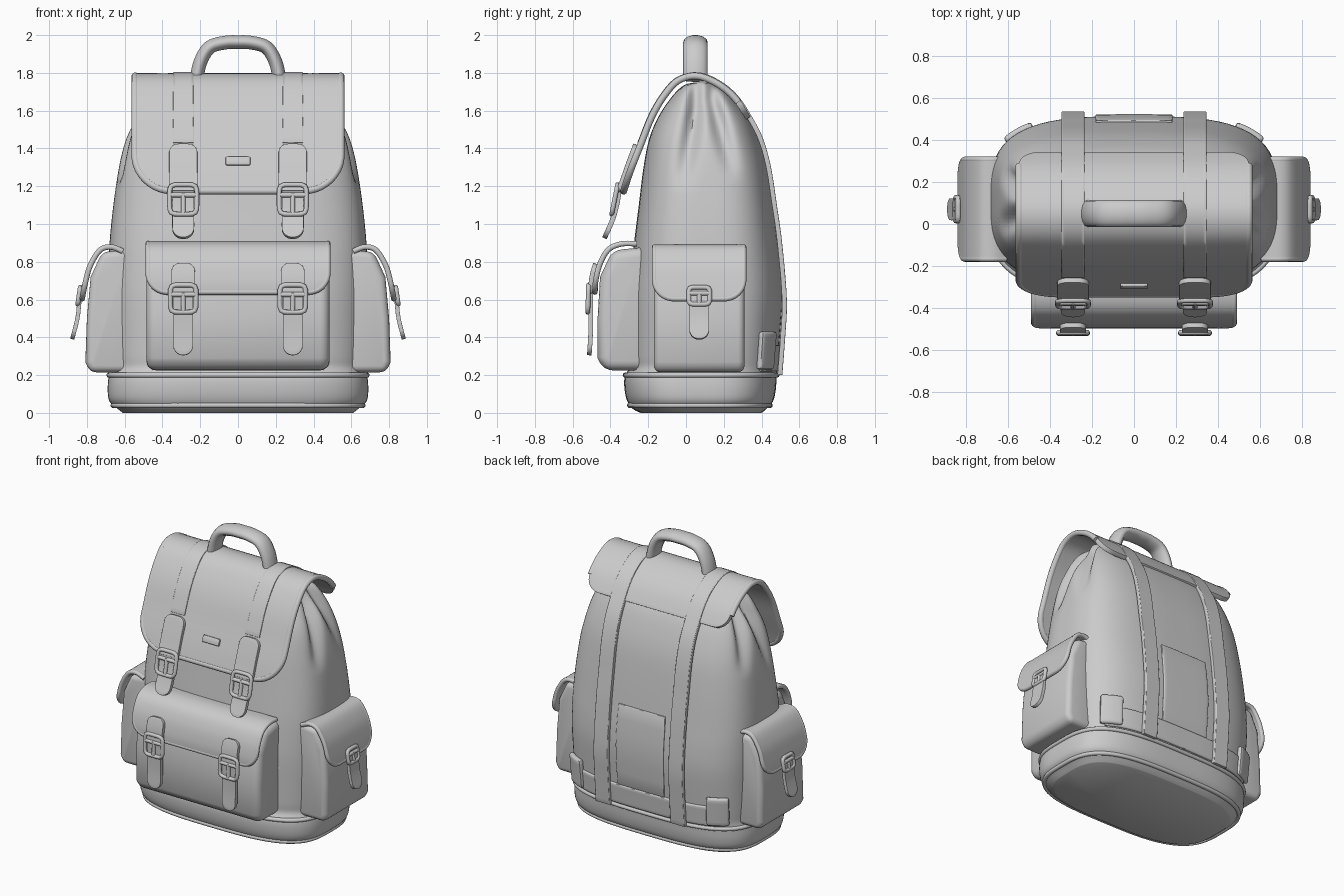
import bpy, bmesh, math

if "Cube" in bpy.data.objects:
    bpy.data.objects.remove(bpy.data.objects["Cube"])


def smooth(pts, n=5):
    """Catmull-Rom resampling of a point list."""
    out = []
    for i in range(len(pts) - 1):
        a, b, c, d = pts[max(i - 1, 0)], pts[i], pts[i + 1], pts[min(i + 2, len(pts) - 1)]
        for k in range(n):
            t = k / n
            out.append(tuple(.5 * (2 * q + (r - p) * t + (2 * p - 5 * q + 4 * r - s) * t * t
                                   + (3 * q - p - 3 * r + s) * t ** 3)
                             for p, q, r, s in zip(a, b, c, d)))
    return out + [tuple(pts[-1])]


def make(name, verts, faces, thick=0, bevel=0, segs=2):
    bm = bmesh.new()
    vs = [bm.verts.new(v) for v in verts]
    for f in faces:
        bm.faces.new([vs[i] for i in f])
    bmesh.ops.recalc_face_normals(bm, faces=bm.faces)
    me = bpy.data.meshes.new(name)
    bm.to_mesh(me)
    bm.free()
    ob = bpy.data.objects.new(name, me)
    bpy.context.collection.objects.link(ob)
    if thick:
        m = ob.modifiers.new("thickness", 'SOLIDIFY')
        m.thickness, m.offset = thick, 0
    if bevel:
        m = ob.modifiers.new("round", 'BEVEL')
        m.width, m.segments, m.limit_method, m.angle_limit = bevel, segs, 'ANGLE', math.radians(45)
    return ob


def grid_faces(rows, cols, wrap=False):
    return [(r * cols + c, r * cols + (c + 1) % cols, (r + 1) * cols + (c + 1) % cols, (r + 1) * cols + c)
            for r in range(rows - 1) for c in range(cols if wrap else cols - 1)]


def tube(name, paths, radius, res=3):
    """One curve object from several (points, cyclic) paths."""
    cu = bpy.data.curves.new(name, 'CURVE')
    cu.dimensions, cu.bevel_depth, cu.bevel_resolution, cu.use_fill_caps = '3D', radius, res, True
    for pts, cyclic in paths:
        sp = cu.splines.new('POLY')
        sp.points.add(len(pts) - 1)
        for p, co in zip(sp.points, pts):
            p.co = (*co, 1)
        sp.use_cyclic_u = cyclic
    ob = bpy.data.objects.new(name, cu)
    bpy.context.collection.objects.link(ob)
    return ob


def sheet(name, prof, w, place, thick=.03, r=0, r0=0, piping=0, cols=25, rows=30):
    """Strip of half-width w following a (depth, z) profile, with rounded end corners."""
    prof = smooth(prof)
    acc = [0]
    for p, q in zip(prof, prof[1:]):
        acc.append(acc[-1] + math.dist(p, q))

    def at(s):
        i = next((k for k in range(len(acc) - 2) if acc[k + 1] >= s), len(acc) - 2)
        t = (s - acc[i]) / (acc[i + 1] - acc[i])
        return [p + (q - p) * t for p, q in zip(prof[i], prof[i + 1])]

    def inset(x, rad):
        e = max(0, abs(x) - w + rad)
        return rad - math.sqrt(max(0, rad * rad - e * e)) if rad else 0
    xs = [w * math.sin(math.pi * (c / (cols - 1) - .5)) for c in range(cols)]
    v = []
    for k in range(rows):
        for x in xs:
            a, b = inset(x, r0), acc[-1] - inset(x, r)
            v.append(place(x, *at(a + (b - a) * k / (rows - 1))))
    make(name, v, grid_faces(rows, cols), thick, thick * .3)
    if piping:
        edge = v[0::cols] + v[-cols + 1:-1] + v[cols - 1::cols][::-1]
        tube(name + "_piping", [(edge, False)], piping)


def prism(name, prof, w, place, bevel):
    n = len(prof)
    v = [place(x, d, z) for x in (-w, w) for d, z in prof]
    f = [tuple(range(n)), tuple(range(n, 2 * n))]
    f += [(i, (i + 1) % n, n + (i + 1) % n, n + i) for i in range(n)]
    make(name, v, f, 0, bevel, 4)


def buckle(name, place, d, z, slope, w, h):
    P = lambda a, b: place(a, d + slope * b, z + b)
    frame = []
    for k in range(32):
        c, s = math.cos(k * math.pi / 16), math.sin(k * math.pi / 16)
        q = (abs(c) ** 6 + abs(s) ** 6) ** (-1 / 6)
        frame.append(P(w * c * q, h * s * q))
    tube(name, [(frame, True), ([P(-w, h * .3), P(w, h * .3)], False),
                ([P(0, h * .4), P(0, -h)], False)], .013)


def front(cx):
    return lambda x, d, z: (cx + x, d, z)


def side(s):
    return lambda x, d, z: (-s * d, .07 + x, z)


# Main bag: rings of (z, half width, front y, back y)
RINGS = smooth([(0, .61, -.24, .40), (.02, .635, -.28, .425), (.06, .68, -.31, .46), (.12, .69, -.325, .475),
                (.19, .685, -.325, .48), (.24, .672, -.30, .485), (.3, .675, -.30, .49), (.42, .68, -.30, .5),
                (.6, .685, -.30, .512), (.75, .685, -.29, .505), (.9, .68, -.275, .487), (1.1, .66, -.25, .462),
                (1.3, .63, -.225, .43), (1.45, .595, -.195, .385), (1.57, .55, -.145, .33),
                (1.68, .51, -.07, .24), (1.735, .48, -.01, .17), (1.75, .45, .05, .11)], 4)


def bag_point(z, th, off=0):
    i = next((k for k in range(len(RINGS) - 2) if RINGS[k + 1][0] >= z), len(RINGS) - 2)
    a, b = RINGS[i], RINGS[i + 1]
    t = (z - a[0]) / (b[0] - a[0])
    hw, yf, yb = [p + (q - p) * t for p, q in zip(a[1:], b[1:])]
    c, s = math.cos(th), math.sin(th)
    r = (abs(c) ** 3.2 + abs(s) ** 3.2) ** (-1 / 3.2)
    x, y = (hw + off) * r * c, (yf + yb) / 2 + ((yb - yf) / 2 + off) * r * s
    # gathered folds on the sides below the lid
    if abs(c) > .6:
        for y0, z0, y1 in ((-.02, 1.2, .05), (.25, 1.25, .14)):
            k = min(1, max(0, (z - z0) / .4))
            x -= math.copysign(.085 * k ** .7 * math.exp(-((y - y0 - (y1 - y0) * k) / .045) ** 2), c)
    return (x, y, z)


N = 112
verts = [bag_point(r[0], 2 * math.pi * k / N) for r in RINGS for k in range(N)]
faces = grid_faces(len(RINGS), N, True)
faces += [tuple(range(N)), tuple(range(len(verts) - N, len(verts)))]
make("bag_body", verts, faces)
for nm, z in (("base_piping_upper", .2), ("base_piping_lower", .04)):
    tube(nm, [([bag_point(z, 2 * math.pi * k / N) for k in range(N)], True)], .014)


def patch(name, z0, z1, t0, t1, off, thick, n=16):
    v = [bag_point(z0 + (z1 - z0) * j / 6, math.radians(t0 + (t1 - t0) * k / n), off)
         for j in range(7) for k in range(n + 1)]
    make(name, v, grid_faces(7, n + 1), thick, thick * .4)


# Back band, back panel and lower corner tabs
patch("back_band", .22, .36, 42, 138, .003, .02, 40)
patch("back_panel", .36, .92, 75, 105, .003, .014)
for s, nm in ((1, "right"), (-1, "left")):
    a, b = (39, 52) if s > 0 else (128, 141)
    patch("corner_tab_" + nm, .23, .43, a, b, .014, .035, 8)

# Lid wrapping over the top
LID = [(.33, 1.56), (.26, 1.665), (.17, 1.74), (.06, 1.783), (-.04, 1.76), (-.115, 1.68),
       (-.18, 1.57), (-.24, 1.42), (-.295, 1.28), (-.33, 1.175)]
sheet("lid", LID, .545, front(0), .03, r=.2, r0=.1, piping=.019, cols=41, rows=50)
sheet("lid_plate", [(-.287, 1.355), (-.303, 1.312)], .065, front(0), .018, cols=5, rows=3)

# Carry handle
half = [(-.222, 0, 1.76), (-.198, 0, 1.86), (-.15, 0, 1.935), (-.07, 0, 1.96)]
path = smooth(half + [(0, 0, 1.963)] + [(-x, y, z) for x, y, z in half[::-1]])
handle = tube("carry_handle", [(path, False)], .037, 5)
handle.scale.y, handle.location.y = 1.75, .05

# Front pocket
prism("front_pocket", [(-.2, .225), (-.435, .225), (-.468, .29), (-.468, .5), (-.455, .72), (-.39, .86),
                       (-.2, .88)], .485, front(0), .05)
sheet("front_pocket_flap", [(-.26, .895), (-.34, .895), (-.41, .865), (-.455, .79), (-.478, .7), (-.482, .64)],
      .475, front(0), .026, r=.1, piping=.015, cols=35)

# Straps and buckles, mirrored left and right
for s, nm in ((1, "right"), (-1, "left")):
    f = front(.29 * s)
    back = [(.497, .2), (.512, .4), (.521, .6), (.496, .9), (.468, 1.1), (.437, 1.3), (.395, 1.45)]
    sheet("long_strap_" + nm, back + [(d + .004, z + .008) for d, z in LID[:4]]
          + [(d - .006, z + .005) for d, z in LID[4:8]], .055, f, .026, cols=9, rows=70)
    sheet("lid_tab_" + nm, [(-.262, 1.42), (-.3, 1.32), (-.335, 1.22), (-.355, 1.17)], .075, f, .035,
          r=.02, r0=.05, cols=13, rows=12)
    sheet("lid_tongue_" + nm, [(-.35, 1.2), (-.367, 1.1), (-.39, 1.02), (-.432, .925)], .058, f, .026,
          r=.057, cols=15, rows=14)
    buckle("lid_buckle_" + nm, f, -.378, 1.13, .2, .072, .078)
    sheet("pocket_tab_" + nm, [(-.478, .79), (-.497, .72), (-.507, .63)], .062, f, .028,
          r=.02, r0=.045, cols=13, rows=10)
    sheet("pocket_tongue_" + nm, [(-.505, .67), (-.505, .55), (-.505, .42), (-.512, .305)], .052, f, .024,
          r=.051, cols=15, rows=14)
    buckle("pocket_buckle_" + nm, f, -.518, .605, .03, .068, .072)

    # Side pocket with flap, loop and tongue
    p = side(s)
    prism("side_pocket_" + nm, [(-.55, .215), (-.785, .215), (-.808, .27), (-.80, .5), (-.78, .72),
                                (-.72, .85), (-.55, .87)], .24, p, .035)
    sheet("side_flap_" + nm, [(-.61, .855), (-.67, .878), (-.73, .862), (-.782, .78), (-.808, .69), (-.825, .605)],
          .235, p, .026, r=.1, piping=.015)
    sheet("side_tongue_" + nm, [(-.822, .67), (-.838, .6), (-.85, .5), (-.878, .39)], .052, p, .022,
          r=.051, cols=15, rows=14)
    buckle("side_loop_" + nm, p, -.842, .62, .15, .055, .045)

# Turn curves and modifiers into meshes, then shade
bpy.ops.object.select_all(action='SELECT')
bpy.context.view_layer.objects.active = bpy.data.objects["bag_body"]
bpy.ops.object.convert(target='MESH')
bpy.ops.object.shade_smooth_by_angle(angle=math.radians(45))
